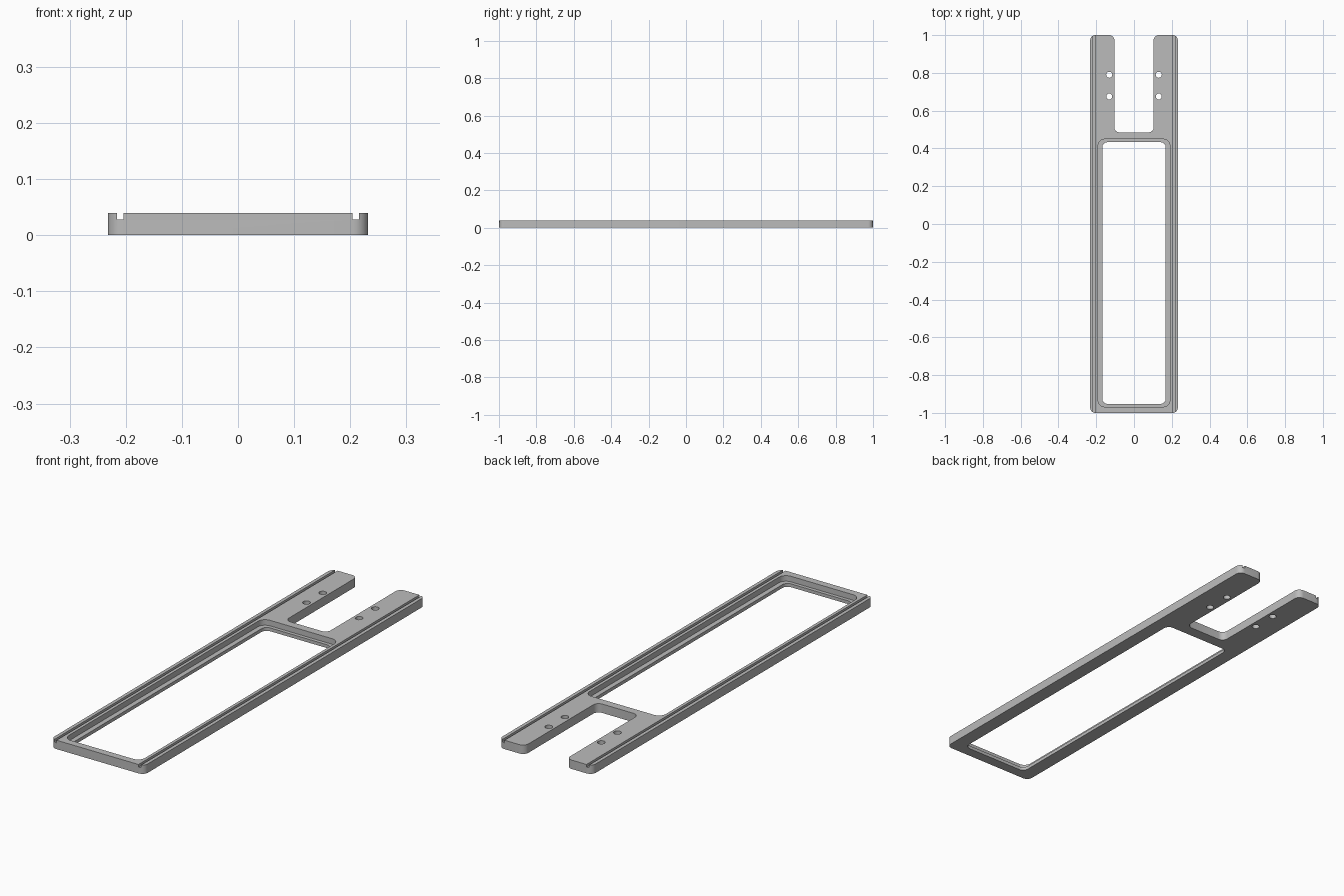
import bpy, bmesh, math
from mathutils import Vector

old = bpy.data.objects.get("Cube")
if old:
    bpy.data.objects.remove(old, do_unlink=True)

HEIGHT = 0.04
HALF_W = 0.232

grey = bpy.data.materials.new("plain_grey")
grey.use_nodes = True
colour = (0.5, 0.5, 0.5, 1)
grey.diffuse_color = colour
grey.node_tree.nodes["Principled BSDF"].inputs["Base Color"].default_value = colour


def fillet(corners, radius, steps=8):
    """Round every right-angled corner of a closed outline."""
    pts = [Vector(c) for c in corners]
    out = []
    for i, p in enumerate(pts):
        u = (pts[i - 1] - p).normalized()
        v = (pts[(i + 1) % len(pts)] - p).normalized()
        centre = p + (u + v) * radius
        for k in range(steps + 1):
            t = math.pi / 2 * k / steps
            out.append(centre - radius * (v * math.cos(t) + u * math.sin(t)))
    return out


def rect(x0, x1, y0, y1):
    return [(x0, y0), (x1, y0), (x1, y1), (x0, y1)]


def prism(name, outline, z0, z1):
    """Extrude a flat outline between two heights."""
    bm = bmesh.new()
    face = bm.faces.new([bm.verts.new((p[0], p[1], z0)) for p in outline])
    side = bmesh.ops.extrude_face_region(bm, geom=[face])["geom"]
    top = [g for g in side if isinstance(g, bmesh.types.BMVert)]
    bmesh.ops.translate(bm, verts=top, vec=(0, 0, z1 - z0))
    bmesh.ops.recalc_face_normals(bm, faces=bm.faces)
    mesh = bpy.data.meshes.new(name)
    bm.to_mesh(mesh)
    bm.free()
    mesh.materials.append(grey)
    obj = bpy.data.objects.new(name, mesh)
    bpy.context.collection.objects.link(obj)
    return obj


# Forked plate with rounded corners
SLOT_X, SLOT_Y = 0.104, 0.485
plate = prism("forked_frame", fillet([
    (-HALF_W, -1), (HALF_W, -1), (HALF_W, 1), (SLOT_X, 1),
    (SLOT_X, SLOT_Y), (-SLOT_X, SLOT_Y), (-SLOT_X, 1), (-HALF_W, 1)], 0.027),
    0, HEIGHT)

# Window opening and the wider recess that leaves a ledge
cutters = [
    prism("window_cutter", fillet(rect(-0.168, 0.168, -0.952, 0.433), 0.027), -0.1, 0.1),
    prism("ledge_cutter", fillet(rect(-0.19, 0.19, -0.968, 0.449), 0.035), 0.015, 0.1),
]

for s in (-1, 1):
    # Long groove near each side edge
    x0, x1 = sorted((s * 0.204, s * 0.216))
    cutters.append(prism("groove_cutter", rect(x0, x1, -1.1, 1.1), 0.028, 0.1))
    # Two screw holes per fork arm
    for y in (0.675, 0.79):
        ring = [(s * 0.131 + 0.016 * math.cos(a), y + 0.016 * math.sin(a))
                for a in (math.tau * k / 24 for k in range(24))]
        cutters.append(prism("hole_cutter", ring, -0.1, 0.1))

# Cut everything out, then bake the result and drop the cutters
for c in cutters:
    c.hide_render = True
    mod = plate.modifiers.new(c.name, "BOOLEAN")
    mod.operation = "DIFFERENCE"
    mod.solver = "EXACT"
    mod.object = c

bpy.context.view_layer.update()
graph = bpy.context.evaluated_depsgraph_get()
baked = bpy.data.meshes.new_from_object(plate.evaluated_get(graph))
plate.modifiers.clear()
plate.data = baked
baked.name = "forked_frame"
for c in cutters:
    bpy.data.objects.remove(c, do_unlink=True)

# Smooth the rounded corners, keep the edges crisp
bpy.ops.object.select_all(action="DESELECT")
plate.select_set(True)
bpy.context.view_layer.objects.active = plate
bpy.ops.object.shade_smooth_by_angle(angle=math.radians(30))
